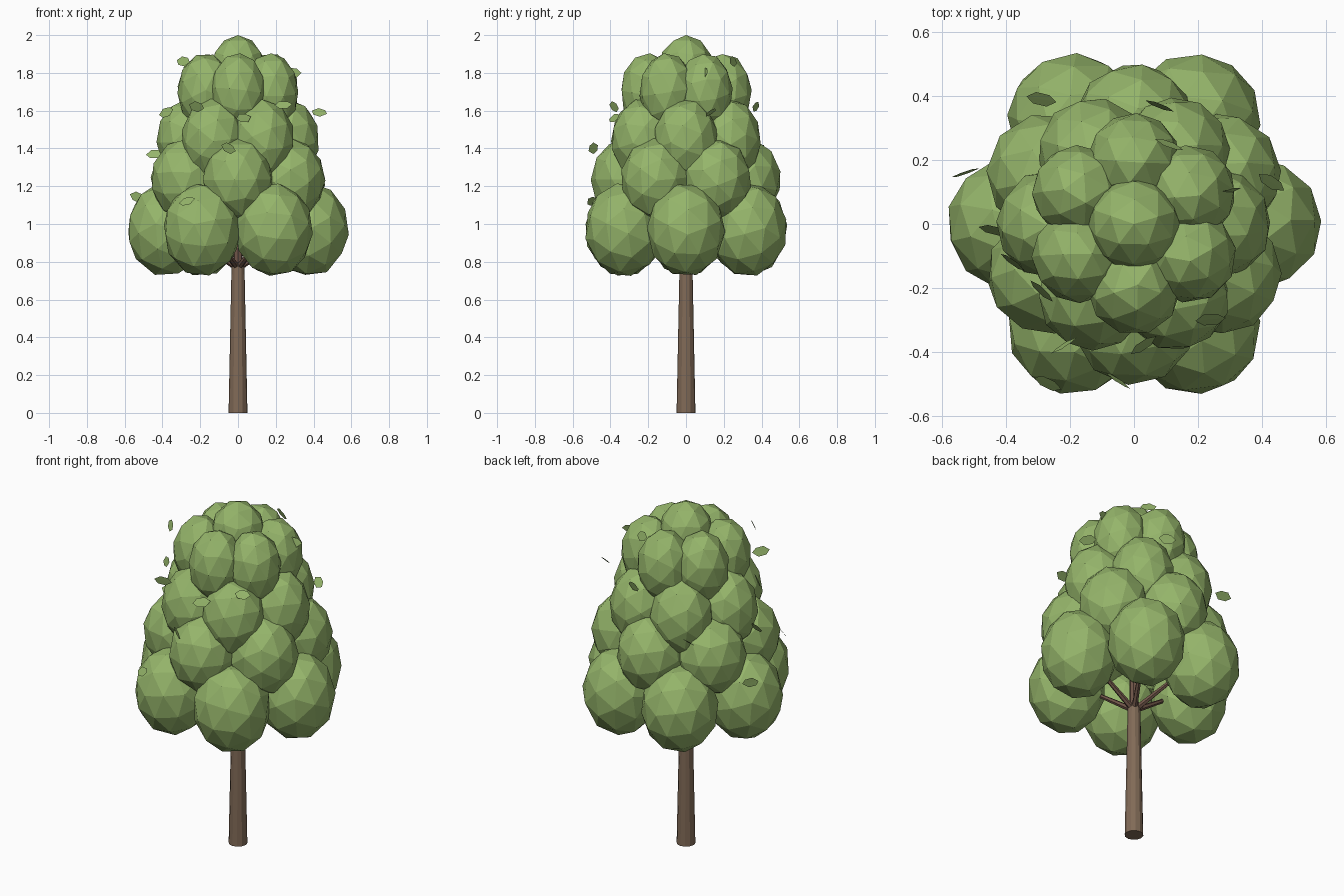
import bpy, bmesh, math, random
from mathutils import Matrix, Vector, Euler

if "Cube" in bpy.data.objects:
    bpy.data.objects.remove(bpy.data.objects["Cube"])

random.seed(7)


def material(name, rgb):
    m = bpy.data.materials.new(name)
    m.diffuse_color = (*rgb, 1)
    m.use_nodes = True
    m.node_tree.nodes["Principled BSDF"].inputs["Base Color"].default_value = m.diffuse_color
    return m


GREEN = material("leaf green", (0.30, 0.46, 0.145))
BROWN = material("bark brown", (0.22, 0.145, 0.095))
DARK = material("branch brown", (0.16, 0.09, 0.065))


def finish(bm, name, mat):
    bmesh.ops.recalc_face_normals(bm, faces=bm.faces)
    me = bpy.data.meshes.new(name)
    bm.to_mesh(me)
    bm.free()
    me.materials.append(mat)
    ob = bpy.data.objects.new(name, me)
    bpy.context.collection.objects.link(ob)
    return ob


def limb(name, a, b, r1, r2, sides, mat):
    """Tapered flat-sided cylinder from a to b."""
    a, b = Vector(a), Vector(b)
    rot = (b - a).to_track_quat('Z', 'Y').to_matrix().to_4x4()
    bm = bmesh.new()
    bmesh.ops.create_cone(bm, cap_ends=True, segments=sides, radius1=r1,
                          radius2=r2, depth=(b - a).length,
                          matrix=Matrix.Translation((a + b) / 2) @ rot)
    return finish(bm, name, mat)


def clump(name, x, y, z, r, rz, turn=True):
    """Faceted foliage ball, stretched upwards."""
    angles = [random.uniform(0, 6.28) if turn else 0 for _ in range(2)]
    rot = Euler((*angles, random.uniform(0, 6.28))).to_matrix().to_4x4()
    bm = bmesh.new()
    bmesh.ops.create_icosphere(bm, subdivisions=2, radius=1,
                               matrix=Matrix.Translation((x, y, z))
                               @ Matrix.Diagonal((r, r, rz, 1)) @ rot)
    return finish(bm, name, GREEN)


# Trunk, hidden leader and spreading branches
limb("trunk", (0, 0, 0), (0, 0, 0.79), 0.05, 0.034, 12, BROWN)
limb("leader", (0, 0, 0.78), (0, 0, 1.6), 0.026, 0.01, 8, DARK)
for i in range(6):
    a = math.radians(60 * i)
    limb(f"branch_{i}", (0, 0, 0.765),
         (0.28 * math.cos(a), 0.28 * math.sin(a), 0.95), 0.017, 0.009, 6, DARK)

# Foliage tiers: ring radius, height, clump radius, clump half height, start angle
tiers = [(0.38, 0.97, 0.208, 0.25, 0),
         (0.315, 1.235, 0.19, 0.22, 30),
         (0.26, 1.445, 0.172, 0.22, 0),
         (0.20, 1.70, 0.148, 0.205, 30)]
for t, (ring, z, r, rz, start) in enumerate(tiers):
    for i in range(6):
        a = math.radians(start + 60 * i)
        clump(f"foliage_{t}_{i}", ring * math.cos(a), ring * math.sin(a), z, r, rz)
clump("foliage_crown", 0, 0, 1.81, 0.148, 0.19, turn=False)

# Loose leaves: small folded blades, mostly upright
spots = [(0.11, 0.25, 1.86), (-0.29, -0.21, 1.86), (-0.38, -0.12, 1.59),
         (0.43, 0.13, 1.59), (0.03, -0.38, 1.56), (0.24, -0.30, 1.63),
         (-0.22, -0.38, 1.62), (-0.44, -0.02, 1.37), (-0.05, -0.49, 1.40),
         (-0.27, -0.50, 1.12), (0.08, 0.37, 1.62), (-0.29, 0.39, 1.40),
         (-0.53, 0.16, 1.14), (0.29, 0.10, 1.80)]
blade = [(-0.048, 0, 0), (-0.02, 0.006, 0.026), (0.022, 0.006, 0.024),
         (0.048, 0, 0.004), (0.02, -0.006, -0.024), (-0.024, -0.006, -0.022)]
for i, p in enumerate(spots):
    rot = Euler((random.uniform(-0.6, 0.6), random.uniform(-0.4, 0.4),
                 random.uniform(-0.8, 0.8))).to_matrix()
    bm = bmesh.new()
    v = [bm.verts.new(rot @ Vector(c) + Vector(p)) for c in blade]
    bm.faces.new((v[0], v[1], v[2], v[3]))
    bm.faces.new((v[0], v[3], v[4], v[5]))
    finish(bm, f"loose_leaf_{i}", GREEN)
